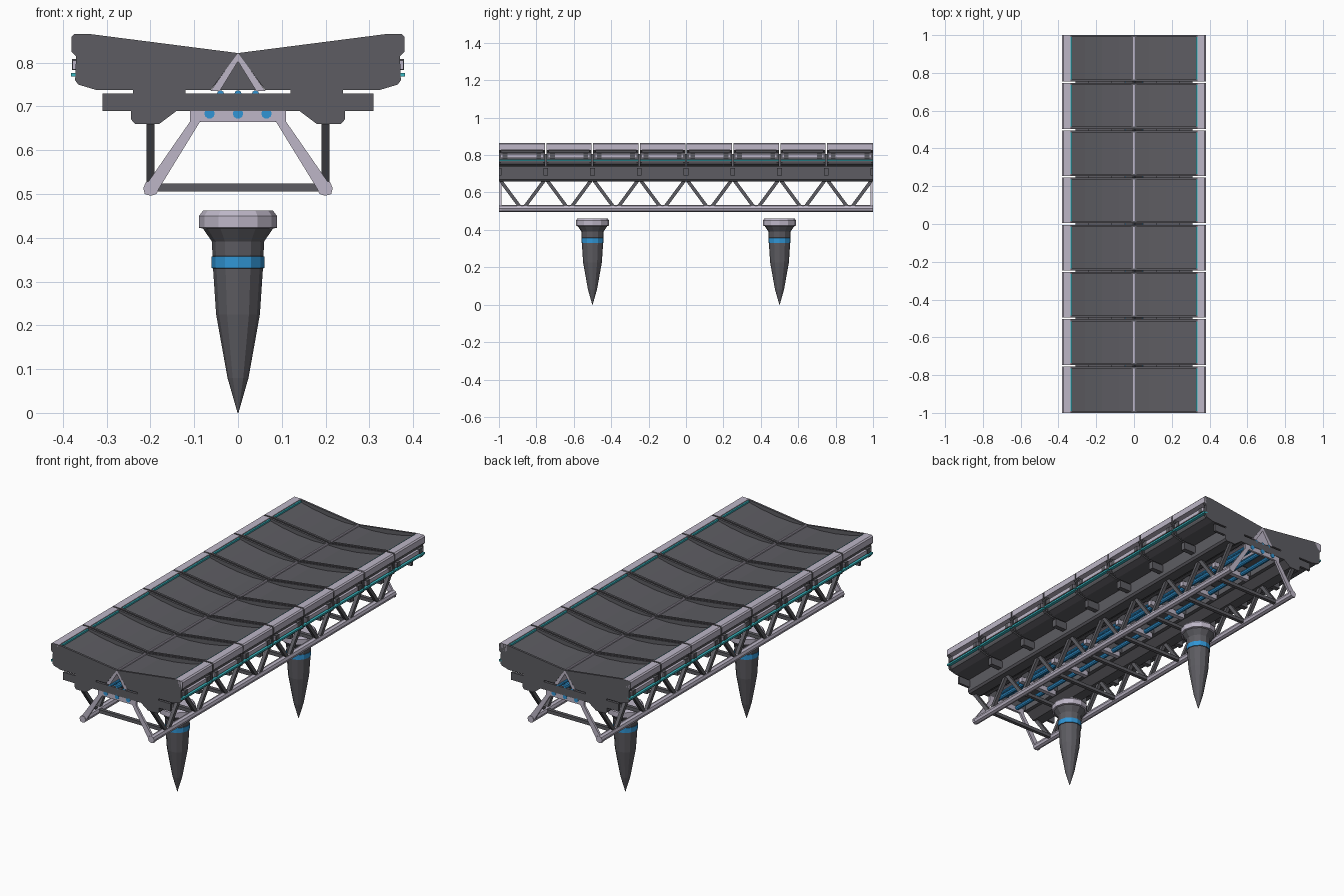
import bpy, bmesh, math
from mathutils import Vector, Matrix

cube = bpy.data.objects.get("Cube")
if cube:
    bpy.data.objects.remove(cube, do_unlink=True)


def material(name, rgb):
    m = bpy.data.materials.new(name)
    m.use_nodes = True
    m.diffuse_color = (*rgb, 1)
    m.node_tree.nodes["Principled BSDF"].inputs["Base Color"].default_value = (*rgb, 1)
    return m


DARK = material("dark grey", (0.11, 0.108, 0.122))
LIGHT = material("pale grey", (0.51, 0.47, 0.57))
BLUE = material("blue", (0.03, 0.3, 0.66))
CYAN = material("cyan", (0.04, 0.48, 0.54))


def finish(name, bm, *mats):
    bmesh.ops.recalc_face_normals(bm, faces=bm.faces)
    mesh = bpy.data.meshes.new(name)
    bm.to_mesh(mesh)
    bm.free()
    for m in mats:
        mesh.materials.append(m)
    ob = bpy.data.objects.new(name, mesh)
    bpy.context.collection.objects.link(ob)
    return ob


def prisms(name, profile, spans, mat, mirror=True):
    """Extrude an x-z profile over each y span, optionally on both sides."""
    bm = bmesh.new()
    for side in ((1, -1) if mirror else (1,)):
        for y0, y1 in spans:
            ends = [[bm.verts.new((side * x, y, z)) for x, z in profile] for y in (y0, y1)]
            bm.faces.new(ends[0])
            bm.faces.new(ends[1][::-1])
            n = len(profile)
            for i in range(n):
                j = (i + 1) % n
                bm.faces.new((ends[0][i], ends[1][i], ends[1][j], ends[0][j]))
    return finish(name, bm, mat)


def rect(x0, x1, z0, z1):
    return [(x0, z0), (x1, z0), (x1, z1), (x0, z1)]


def ring(x, z, r, sides):
    turn = math.tau / sides
    return [(x + r * math.cos(turn * i), z + r * math.sin(turn * i)) for i in range(sides)]


def struts(name, pairs, width, mat):
    """Square bars between pairs of points."""
    bm = bmesh.new()
    for a, b in pairs:
        a, b = Vector(a), Vector(b)
        d = b - a
        # keep the bar's sides parallel to its truss plane
        up = d.normalized()
        ref = Vector((0, 1, 0)) if abs(up.x) > 0.9 else Vector((1, 0, 0))
        v = up.cross(ref).normalized()
        rot = Matrix((v.cross(up), v, up)).transposed().to_4x4()
        size = Matrix.Diagonal((width, width, d.length, 1))
        bmesh.ops.create_cube(bm, size=1, matrix=Matrix.Translation((a + b) / 2) @ rot @ size)
    return finish(name, bm, mat)


# Lengthwise layout: eight segments with narrow gaps
COUNT, STEP, GAP, RIB = 8, 0.25, 0.004, 0.011
joints = [-1 + STEP * i for i in range(COUNT + 1)]
segments = [(max(-1, a + GAP) if a > -1 else -1, b - GAP if b < 1 else 1)
            for a, b in zip(joints, joints[1:])]
ribs = [s for a, b in segments for s in ((a, a + RIB), (b - RIB, b))]
inner = [(a + RIB, b - RIB) for a, b in segments]
full = [(-1, 1)]


def at_joints(half):
    return [(max(-1, j - half), min(1, j + half)) for j in joints]


# Deck ribs and sagging deck panels
shell = [(0.37, 0.815), (0.372, 0.76), (0.365, 0.75), (0.325, 0.738), (0.062, 0.738)]
prisms("deck_ribs", [(0, 0.822), (0.335, 0.865), (0.374, 0.865), (0.38, 0.859),
                     (0.38, 0.825)] + shell, ribs, DARK)
prisms("deck_panels", [(0, 0.816), (0.08, 0.814), (0.17, 0.821), (0.26, 0.836),
                       (0.33, 0.853), (0.34, 0.825), (0.365, 0.815), (0.365, 0.76),
                       (0.36, 0.75)] + shell[3:], inner, DARK)
prisms("ridge_strip", rect(-0.006, 0.006, 0.81, 0.822), inner, LIGHT, False)

# Edge rails and side trim
prisms("edge_rails", [(0.335, 0.828), (0.335, 0.865), (0.374, 0.8655), (0.3805, 0.859),
                      (0.3805, 0.828)], segments, LIGHT)
prisms("inner_light_strips", rect(0.327, 0.336, 0.845, 0.8605), inner, CYAN)
prisms("side_bands", rect(0.36, 0.378, 0.785, 0.805), inner, LIGHT)
prisms("side_light_strips", rect(0.36, 0.381, 0.768, 0.777), segments, CYAN)
blocks = [s for a, b in segments for s in ((a + 0.02, a + 0.045), (b - 0.045, b - 0.02))]
prisms("side_blocks", rect(0.36, 0.3795, 0.783, 0.808), blocks, DARK)

# Central channel under the ridge
prisms("channel_braces", [(0, 0.823), (0.063, 0.735), (0.042, 0.735), (0, 0.803)],
       segments, LIGHT)
prisms("channel_bulkheads", [(0, 0.806), (0.044, 0.738), (-0.044, 0.738)],
       at_joints(0.012)[1:-1], DARK, False)

# Supporting beams
prisms("cross_beams", rect(-0.31, 0.31, 0.69, 0.73), at_joints(0.013), DARK, False)
prisms("long_beams", [(0.24, 0.74), (0.24, 0.69), (0.244, 0.69), (0.244, 0.67),
                      (0.235, 0.66), (0.18, 0.66), (0.14, 0.69), (0.12, 0.69),
                      (0.12, 0.74)], full, DARK)
prisms("pipe_hangers", rect(-0.11, 0.11, 0.665, 0.69), at_joints(0.012)[1:-1], LIGHT, False)

# Service pipes
for label, x, z, r in (("lower", 0.065, 0.684, 0.012), ("upper", 0.04, 0.729, 0.008)):
    prisms(label + "_side_pipes", ring(x, z, r, 10), full, BLUE)
    prisms(label + "_middle_pipe", ring(0, z, r, 10), full, BLUE, False)

# Truss below the deck
ends = [(-0.998, -0.986), (0.986, 0.998)]
prisms("end_frame_legs", [(0.085, 0.69), (0.11, 0.69), (0.11, 0.665), (0.216, 0.512),
                          (0.213, 0.5), (0.2, 0.496), (0.187, 0.5), (0.179, 0.515),
                          (0.085, 0.668)], ends, LIGHT)
prisms("end_frame_bars", rect(-0.086, 0.086, 0.665, 0.69), ends, LIGHT, False)
prisms("lower_chords", ring(0.198, 0.514, 0.018, 8), full, LIGHT)
diagonals, ties = [], []
for a, b in zip(joints, joints[1:]):
    mid = (a + b) / 2
    ties.append(((-0.19, mid, 0.515), (0.19, mid, 0.515)))
    for x in (-0.2, 0.2):
        for top, sign in ((a, -1), (b, 1)):
            diagonals.append(((x, mid + sign * 0.012, 0.522), (x, top - sign * 0.008, 0.664)))
struts("truss_diagonals", diagonals, 0.018, DARK)
struts("truss_ties", ties, 0.018, DARK)

# Pointed piles: radius, height and the material of the band above
BANDS = [(0.001, 0.004, 0), (0.024, 0.08, 0), (0.05, 0.225, 0), (0.057, 0.33, 0),
         (0.06, 0.331, 1), (0.06, 0.357, 0), (0.058, 0.358, 0), (0.06, 0.392, 0),
         (0.08, 0.421, 2), (0.089, 0.423, 2), (0.089, 0.45, 2), (0.08, 0.462, 2)]
for label, y in (("front_pile", -0.5), ("rear_pile", 0.5)):
    bm = bmesh.new()
    loops = [[bm.verts.new((px, y + py, z)) for px, py in ring(0, 0, r, 12)]
             for r, z, _ in BANDS]
    for (lo, hi), band in zip(zip(loops, loops[1:]), BANDS):
        for i in range(12):
            j = (i + 1) % 12
            bm.faces.new((lo[i], lo[j], hi[j], hi[i])).material_index = band[2]
    bm.faces.new(loops[0])
    bm.faces.new(loops[-1]).material_index = 2
    bmesh.ops.translate(bm, verts=loops[0], vec=(0, 0, -BANDS[0][1]))
    finish(label, bm, DARK, BLUE, LIGHT)
